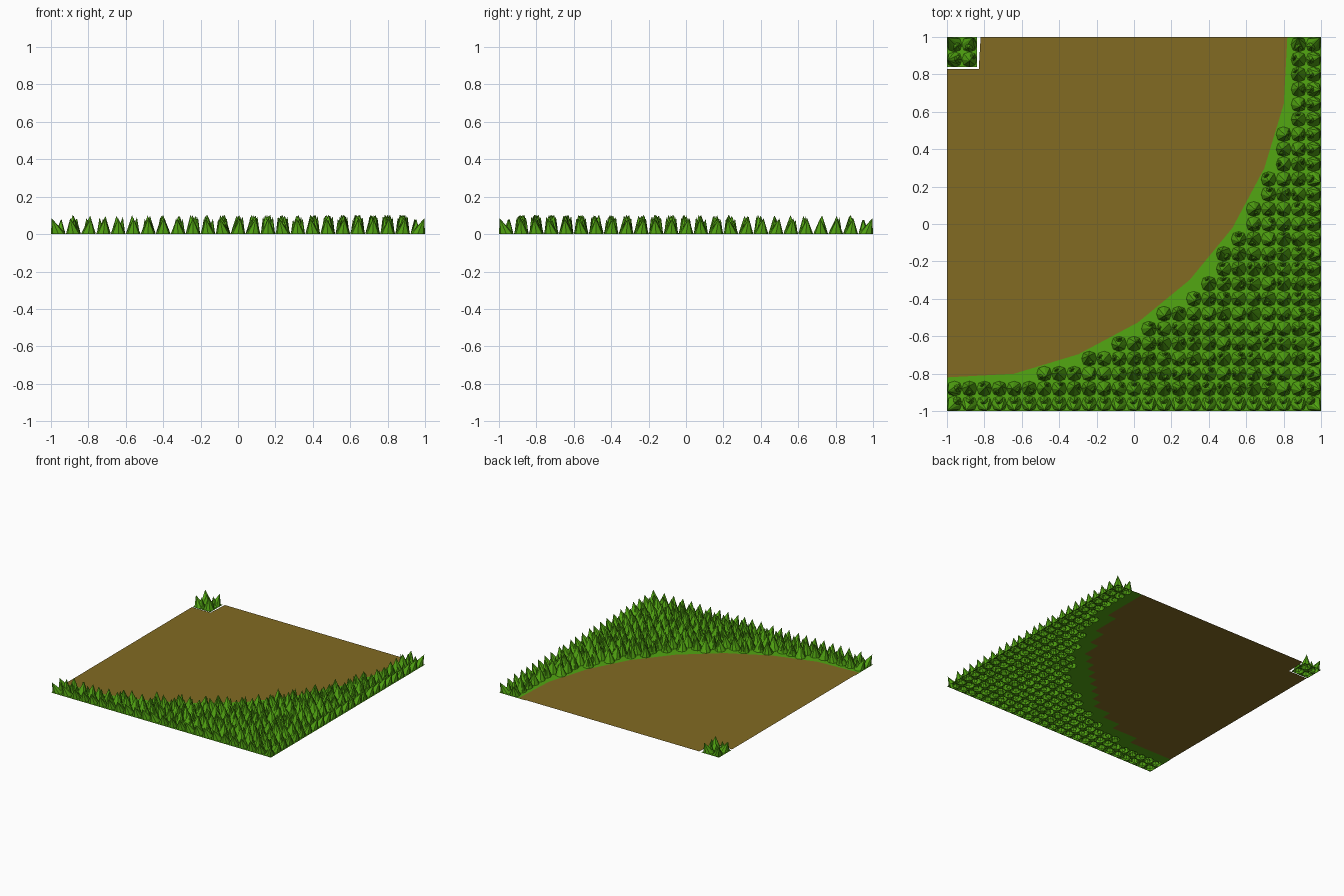
import bpy, bmesh, math, random

if "Cube" in bpy.data.objects:
    bpy.data.objects.remove(bpy.data.objects["Cube"])

random.seed(4)
CELL = 0.08          # grass grid size, 25 x 25 cells on the tile
HALF = CELL / 2
RADIUS = 1.836       # outer radius of the dirt bend, centred on (-1, 1)


def material(name, rgb):
    m = bpy.data.materials.new(name)
    m.diffuse_color = (*rgb, 1)
    m.use_nodes = True
    m.node_tree.nodes["Principled BSDF"].inputs["Base Color"].default_value = m.diffuse_color
    return m


GREEN = material("grass green", (0.085, 0.385, 0.006))
BROWN = material("dirt brown", (0.225, 0.146, 0.016))


def make_object(name, bm, mat):
    mesh = bpy.data.meshes.new(name)
    bm.to_mesh(mesh)
    bm.free()
    mesh.materials.append(mat)
    ob = bpy.data.objects.new(name, mesh)
    bpy.context.collection.objects.link(ob)
    return ob


def face(bm, points):
    bm.faces.new([bm.verts.new(p) for p in points])


def spike(bm, x, y, base, tip):
    """Open-bottomed blade: ring of base points joined to one tip."""
    ring = [bm.verts.new((x + px, y + py, 0)) for px, py in base]
    top = bm.verts.new((x + tip[0], y + tip[1], tip[2]))
    for i in range(len(ring)):
        bm.faces.new((ring[i], ring[(i + 1) % len(ring)], top))


# eight-sided tuft base that reaches the cell sides
OCT = []
for i in range(8):
    a = i * math.pi / 4
    r = HALF if i % 2 == 0 else HALF * 1.06
    OCT.append((r * math.cos(a), r * math.sin(a)))


def tuft(bm, x, y, ex, ey):
    # flat ground left in the four cell corners
    for i in (1, 3, 5, 7):
        d, m1, m2 = OCT[i], OCT[i - 1], OCT[(i + 1) % 8]
        c = (math.copysign(HALF, d[0]), math.copysign(HALF, d[1]))
        for tri in ((m1, c, d), (c, m2, d)):
            face(bm, [(x + p[0], y + p[1], 0) for p in tri])
    if ex or ey:
        # border tufts: one blade leans to the rim, a second one stands inside
        j = random.uniform(-0.02, 0.02)
        spike(bm, x, y, OCT, (ex * 0.036 if ex else j, ey * 0.036 if ey else j, 0.084))
        small = [(p[0] * 0.7 - ex * 0.01, p[1] * 0.7 - ey * 0.01) for p in OCT]
        spike(bm, x, y, small, (-ex * 0.012 - j * 0.3, -ey * 0.012 - j * 0.3, 0.078))
    else:
        jx, jy = (random.uniform(-0.016, 0.016) for _ in range(2))
        spike(bm, x, y, OCT, (jx, jy, random.uniform(0.096, 0.104)))
        # shorter side blade
        a = random.uniform(0, 2 * math.pi)
        cx, cy = 0.014 * math.cos(a), 0.014 * math.sin(a)
        small = [(p[0] * 0.6 + cx, p[1] * 0.6 + cy) for p in OCT]
        spike(bm, x, y, small, (cx * 1.9, cy * 1.9, random.uniform(0.075, 0.095)))


# grass field, corner clump and the flat verge next to the dirt
field, clump, verge = bmesh.new(), bmesh.new(), bmesh.new()
for i in range(25):
    for j in range(25):
        x, y = -0.96 + i * CELL, -0.96 + j * CELL
        ex = -1 if i == 0 else (1 if i == 24 else 0)
        ey = -1 if j == 0 else (1 if j == 24 else 0)
        near = math.hypot(x - HALF + 1, y + HALF - 1)
        far = math.hypot(x + HALF + 1, y - HALF - 1)
        if i < 2 and j > 22:
            tuft(clump, x, y, ex, ey)
        elif near > 1.82 or i >= 23 or j <= 1:
            tuft(field, x, y, ex, ey)
        elif far > 1.81:
            face(verge, [(x - HALF, y - HALF, 0), (x + HALF, y - HALF, 0),
                         (x + HALF, y + HALF, 0), (x - HALF, y + HALF, 0)])
make_object("grass_field", field, GREEN)
make_object("corner_grass", clump, GREEN)
make_object("grass_verge", verge, GREEN)

# dirt bend: quarter disc with a notch at the inner corner
dirt = bmesh.new()
Z = 0.003
outline = [(-1, 0.83, Z)]
for k in range(9):
    a = k * math.pi / 16
    outline.append((min(-1 + RADIUS * math.sin(a), 0.82),
                    max(1 - RADIUS * math.cos(a), -0.82), Z))
outline += [(-0.82, 1, Z), (-0.83, 0.83, Z)]
face(dirt, outline)
bmesh.ops.triangulate(dirt, faces=dirt.faces[:])
make_object("dirt_path", dirt, BROWN)
